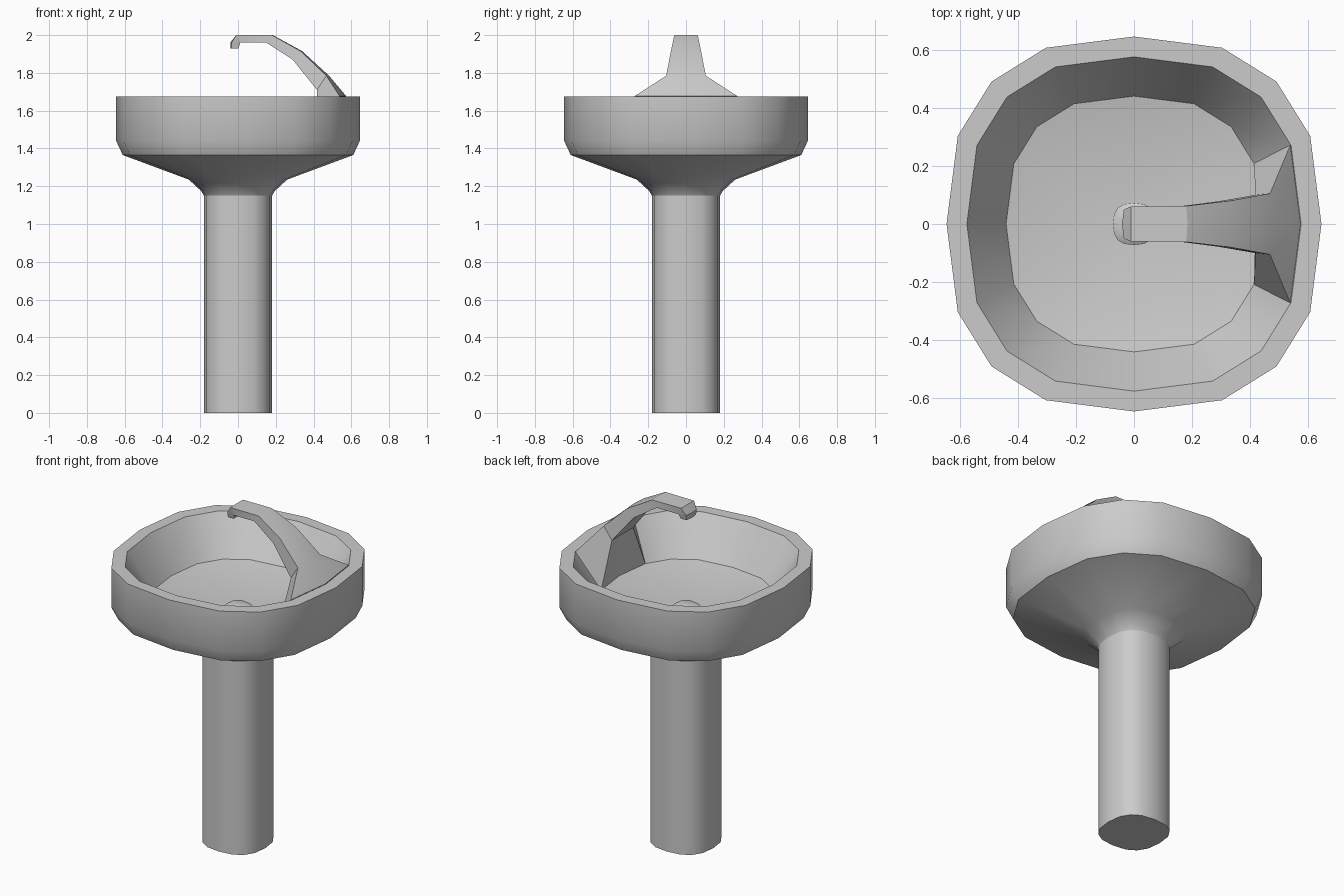
import bpy, bmesh, math

if "Cube" in bpy.data.objects:
    bpy.data.objects.remove(bpy.data.objects["Cube"])

# Rounded-square outline: 16 points built from one mirrored octant
OCT = [(1, 0), (.94, .47), (.76, .76), (.47, .94)]
OUTLINE = []
for q in range(4):
    c, s = [(1, 0), (0, 1), (-1, 0), (0, -1)][q]
    OUTLINE += [(x * c - y * s, x * s + y * c) for x, y in OCT]


def finish(name, bm, angle):
    bmesh.ops.recalc_face_normals(bm, faces=bm.faces)
    me = bpy.data.meshes.new(name)
    bm.to_mesh(me)
    bm.free()
    ob = bpy.data.objects.new(name, me)
    bpy.context.collection.objects.link(ob)
    bpy.context.view_layer.objects.active = ob
    ob.select_set(True)
    bpy.ops.object.shade_smooth_by_angle(angle=math.radians(angle))
    ob.select_set(False)
    return ob


def loft(name, rings, angle=30, apex=None):
    """Bridge closed rings; cap the start, and cap or fan the end."""
    bm = bmesh.new()
    vs = [[bm.verts.new(p) for p in r] for r in rings]
    n = len(vs[0])
    for a, b in zip(vs, vs[1:]):
        for i in range(n):
            j = (i + 1) % n
            bm.faces.new((a[i], a[j], b[j], b[i]))
    bm.faces.new(vs[0])
    if apex:
        tip = bm.verts.new(apex)
        for i in range(n):
            bm.faces.new((vs[-1][i], vs[-1][(i + 1) % n], tip))
    else:
        bm.faces.new(vs[-1])
    return finish(name, bm, angle)


def ring(r, z):
    return [(x * r, y * r, z) for x, y in OUTLINE]


# Pedestal and basin in one continuous shell
profile = [(.18, 0), (.18, 1.15), (.195, 1.175), (.26, 1.235), (.61, 1.365),
           (.645, 1.44), (.645, 1.675), (.575, 1.675), (.44, 1.455)]
loft("pedestal_basin", [ring(r, z) for r, z in profile], apex=(0, 0, 1.37))

# Drain button in the middle of the floor
loft("drain", [ring(r, z) for r, z in [(.073, 1.365), (.073, 1.39), (.05, 1.405)]],
     apex=(0, 0, 1.408))

# Spout: sections (top x, z, half width, bow; bottom x, z, half width, bow)
sections = [(-.035, 1.93, .045, -.006, .003, 1.93, .045, 0),
            (-.035, 1.96, .05, -.006, .012, 1.96, .055, 0),
            (-.01, 2.0, .06, 0, .02, 1.96, .06, 0),
            (.18, 2.0, .062, .004, .15, 1.96, .06, 0),
            (.332, 1.915, .08, .008, .29, 1.87, .078, 0),
            (.468, 1.785, .105, .014, .418, 1.71, .1, 0),
            (.538, 1.677, .272, .035, .413, 1.455, .208, .027)]
rings = []
for tx, tz, tw, tb, bx, bz, bw, bb in sections:
    rings.append([(tx, -tw, tz), (tx + tb, 0, tz), (tx, tw, tz),
                  (bx, bw, bz), (bx + bb, 0, bz), (bx, -bw, bz)])
loft("spout", rings, angle=20)
